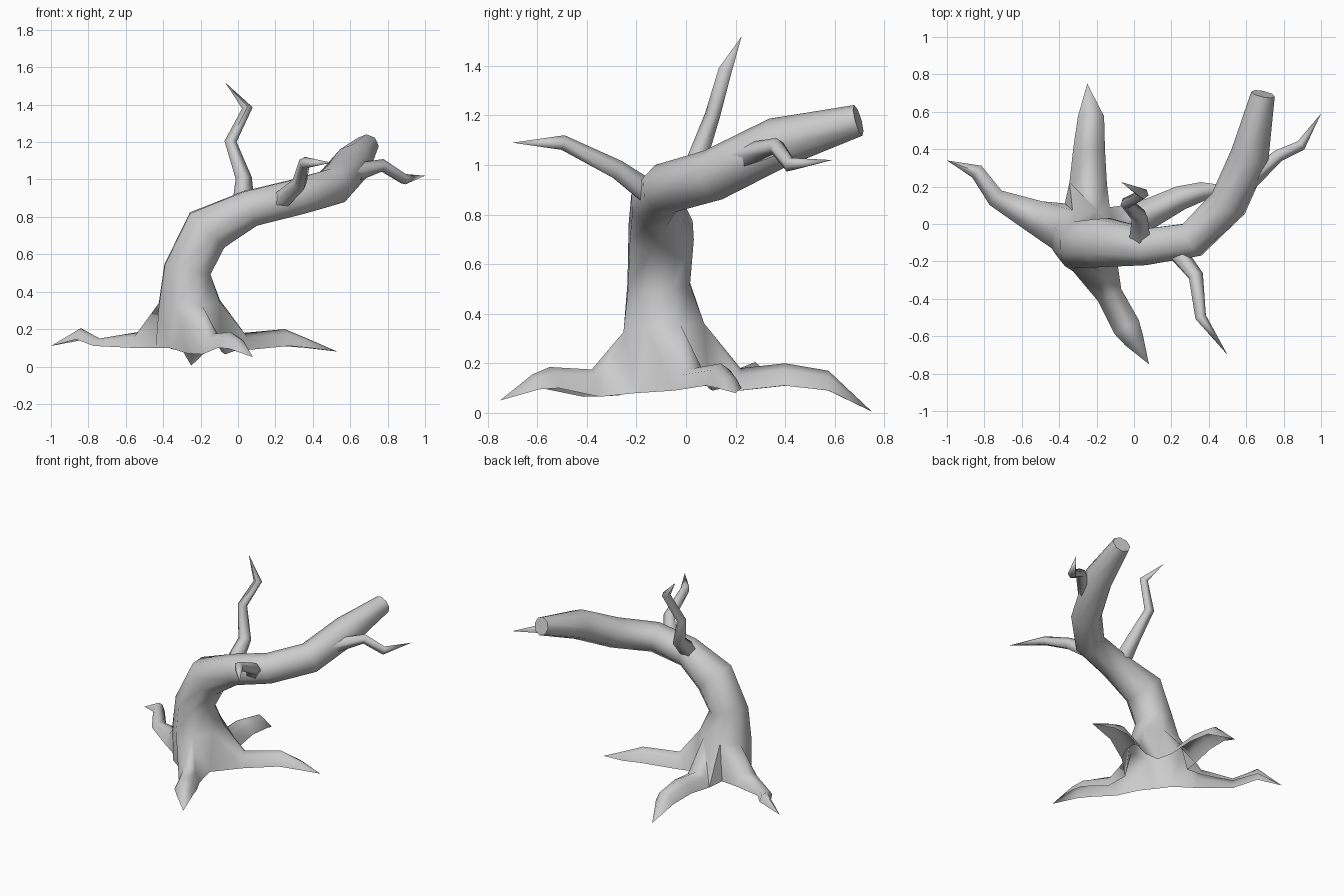
import bpy, bmesh, math
from mathutils import Vector

cube = bpy.data.objects.get("Cube")
if cube:
    bpy.data.objects.remove(cube, do_unlink=True)

bark = bpy.data.materials.new("grey bark")
bark.use_nodes = True
GREY = (0.6, 0.6, 0.6, 1)
bark.diffuse_color = GREY
bark.node_tree.nodes["Principled BSDF"].inputs["Base Color"].default_value = GREY


def finish(name, bm, angle):
    """Turn a bmesh into a smooth-shaded object."""
    bmesh.ops.remove_doubles(bm, verts=bm.verts, dist=0.0005)
    bmesh.ops.recalc_face_normals(bm, faces=bm.faces)
    mesh = bpy.data.meshes.new(name)
    bm.to_mesh(mesh)
    bm.free()
    mesh.materials.append(bark)
    ob = bpy.data.objects.new(name, mesh)
    bpy.context.collection.objects.link(ob)
    bpy.ops.object.select_all(action='DESELECT')
    ob.select_set(True)
    bpy.context.view_layer.objects.active = ob
    bpy.ops.object.shade_smooth_by_angle(angle=math.radians(angle))


def directions(points):
    """Averaged travel direction at each point of a path."""
    steps = [(b - a).normalized() for a, b in zip(points, points[1:])]
    return [(a + b).normalized() for a, b in zip(steps[:1] + steps, steps + steps[-1:])]


def bridge(bm, rings, closed):
    for a, b in zip(rings, rings[1:]):
        n = len(a)
        for i in range(n if closed else n - 1):
            j = (i + 1) % n
            bm.faces.new((a[i], a[j], b[j], b[i]))


def tube(bm, stations, sides):
    """Tapered tube through (x, y, z, radius) stations; returns its rings."""
    pts = [Vector(s[:3]) for s in stations]
    rings, side = [], Vector((0, 1, 0))
    for p, d, s in zip(pts, directions(pts), stations):
        side = (side - d * side.dot(d)).normalized()
        up = d.cross(side)
        ring = []
        for i in range(sides):
            t = math.tau * (i + 0.5) / sides
            ring.append(bm.verts.new(p + (side * math.cos(t) + up * math.sin(t)) * s[3]))
        rings.append(ring)
    bridge(bm, rings, True)
    return rings


def root(bm, stations):
    """Arched root, open below, through (x, y, top z, half width, height); returns its first arch."""
    arch = [(-1, -1), (-0.62, -0.3), (0, 0), (0.62, -0.3), (1, -1)]
    pts = [Vector(s[:3]) for s in stations]
    rings = []
    for p, d, s in zip(pts, directions(pts), stations):
        across = Vector((d.y, -d.x, 0)).normalized()
        rings.append([bm.verts.new(p + across * u * s[3] + Vector((0, 0, v * s[4])))
                      for u, v in arch])
    bridge(bm, rings, False)
    return rings[0]


def stitch(bm, inner, outer, centre):
    """Join two rings of unlike counts with triangles, walking round by angle."""
    def turn(v):
        return math.atan2(v.co.y - centre[1], v.co.x - centre[0])
    a, b = sorted(inner, key=turn), sorted(outer, key=turn)
    i = j = 0
    while i < len(a) or j < len(b):
        va, vb = a[i % len(a)], b[j % len(b)]
        next_a, next_b = a[(i + 1) % len(a)], b[(j + 1) % len(b)]
        angle_a = turn(next_a) + math.tau * ((i + 1) // len(a))
        angle_b = turn(next_b) + math.tau * ((j + 1) // len(b))
        if j >= len(b) or (i < len(a) and angle_a < angle_b):
            bm.faces.new((va, next_a, vb))
            i += 1
        else:
            bm.faces.new((va, next_b, vb))
            j += 1


def branch(name, stations):
    bm = bmesh.new()
    tube(bm, stations, 5)
    finish(name, bm, 75)


# Leaning trunk
trunk = bmesh.new()
rings = tube(trunk, [
    (-0.26, -0.09, 0.34, 0.177), (-0.27, -0.11, 0.52, 0.135),
    (-0.165, -0.10, 0.73, 0.14), (0.065, -0.122, 0.845, 0.105), (0.31, -0.085, 0.905, 0.103),
    (0.505, 0.11, 0.96, 0.105), (0.62, 0.37, 1.09, 0.103), (0.69, 0.695, 1.18, 0.064)], 8)
trunk.faces.new(rings[-1])

# Spreading roots: right, back, front, left
ROOTS = [
    [(-0.53, 0.04, 0.185, 0.09, 0.085), (-0.74, 0.14, 0.15, 0.05, 0.04),
     (-0.84, 0.28, 0.205, 0.04, 0.06), (-1.0, 0.34, 0.11, 0, 0)],
    [(-0.245, 0.22, 0.18, 0.1, 0.09), (-0.24, 0.4, 0.2, 0.085, 0.09),
     (-0.23, 0.575, 0.17, 0.07, 0.08), (-0.25, 0.75, 0.005, 0, 0)],
    [(-0.13, -0.38, 0.175, 0.07, 0.11), (-0.04, -0.55, 0.185, 0.075, 0.085),
     (0.0, -0.62, 0.155, 0.055, 0.06), (0.08, -0.75, 0.05, 0, 0)],
    [(0.03, 0.03, 0.18, 0.085, 0.09), (0.25, 0.14, 0.2, 0.065, 0.09),
     (0.37, 0.175, 0.15, 0.05, 0.05), (0.53, 0.2, 0.08, 0, 0)]]
foot = [v for path in ROOTS for v in root(trunk, path)]

# Hem of the flared foot between neighbouring roots
for hem in [(-0.44, -0.13, 0.10), (-0.37, -0.225, 0.10), (-0.27, -0.27, 0.07),
            (-0.09, -0.2, 0.08), (-0.37, 0.11, 0.10), (-0.13, 0.09, 0.10)]:
    foot.append(trunk.verts.new(hem))
stitch(trunk, rings[0], foot, (-0.26, -0.09))
finish("trunk_and_roots", trunk, 60)

# Thin crooked branches
branch("upright_branch", [
    (0.03, -0.08, 0.88, 0.06), (0.03, 0.04, 1.0, 0.046), (-0.04, 0.11, 1.2, 0.034),
    (0.05, 0.16, 1.38, 0.03), (-0.07, 0.225, 1.52, 0)])
branch("front_branch", [
    (0.21, -0.13, 0.87, 0.055), (0.33, -0.28, 0.98, 0.042), (0.355, -0.5, 1.09, 0.032),
    (0.5, -0.7, 1.09, 0)])
branch("outer_branch", [
    (0.6, 0.22, 1.03, 0.055), (0.77, 0.365, 1.075, 0.035), (0.89, 0.42, 1.0, 0.03),
    (1.0, 0.59, 1.02, 0)])
